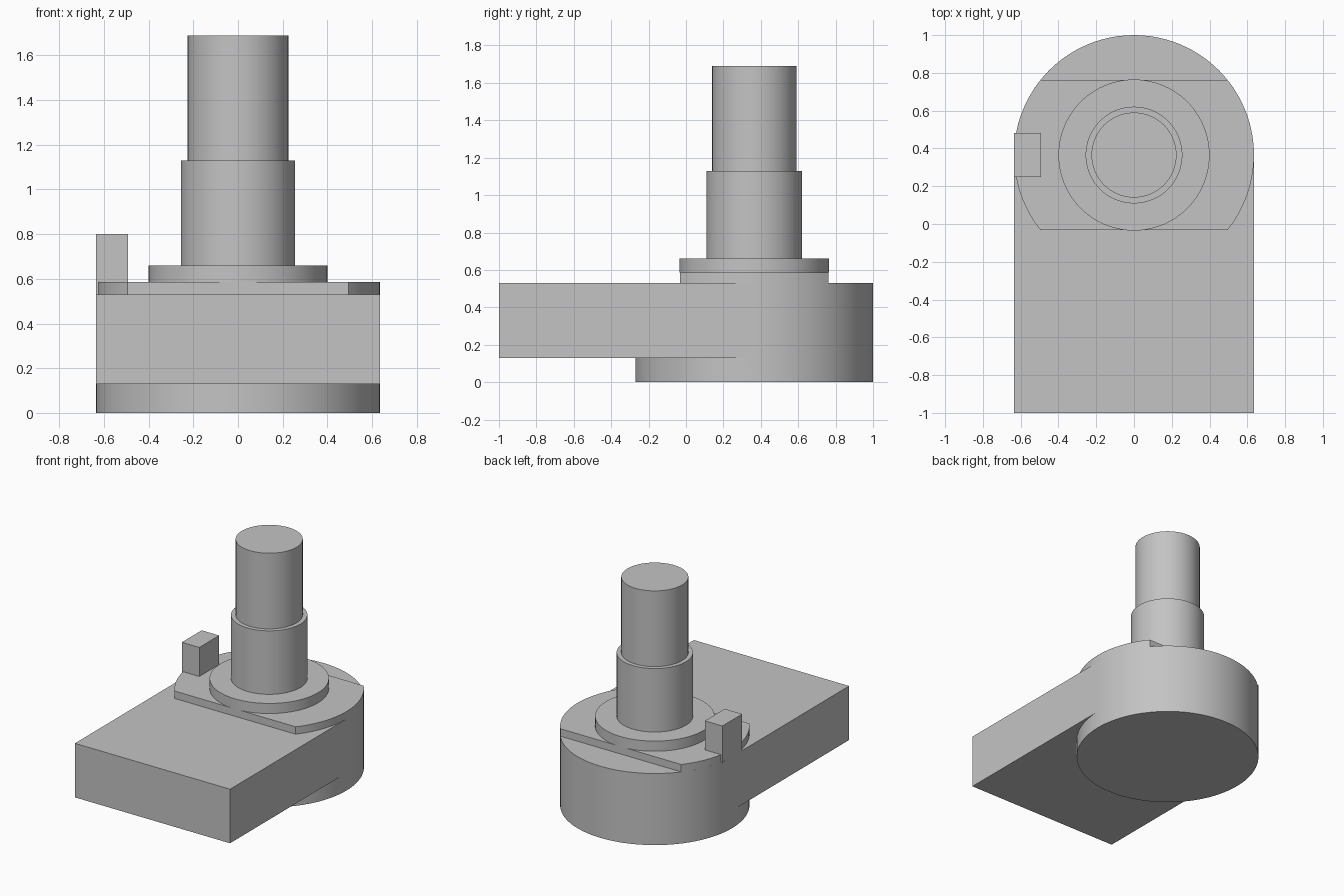
import bpy
import bmesh
from math import sin, cos, pi, asin, radians

if "Cube" in bpy.data.objects:
    bpy.data.objects.remove(bpy.data.objects["Cube"], do_unlink=True)

R = 0.635          # housing radius
CY = 0.365         # spindle axis position in y
FRONT = -1.0       # front end of the slab
Z_LOW, Z_TOP = 0.13, 0.53
Z_PLATE = 0.585
N = 96

grey = bpy.data.materials.new("plain grey")
grey.use_nodes = True
colour = (0.55, 0.55, 0.55, 1)
grey.diffuse_color = colour
grey.node_tree.nodes["Principled BSDF"].inputs["Base Color"].default_value = colour


def finish(name, bm):
    """Turn a bmesh into a shaded, coloured object."""
    bmesh.ops.recalc_face_normals(bm, faces=bm.faces)
    mesh = bpy.data.meshes.new(name)
    bm.to_mesh(mesh)
    bm.free()
    obj = bpy.data.objects.new(name, mesh)
    bpy.context.collection.objects.link(obj)
    mesh.materials.append(grey)
    bpy.ops.object.select_all(action="DESELECT")
    obj.select_set(True)
    bpy.context.view_layer.objects.active = obj
    bpy.ops.object.shade_smooth_by_angle(angle=radians(30))
    return obj


def arc(radius, start, end, steps):
    """Points on an arc around the spindle axis, both ends included."""
    angles = [start + (end - start) * i / steps for i in range(steps + 1)]
    return [(radius * cos(a), CY + radius * sin(a)) for a in angles]


def ring(bm, points, z):
    return [bm.verts.new((x, y, z)) for x, y in points]


def wall(bm, low, high, closed=True):
    n = len(low)
    for i in range(n if closed else n - 1):
        j = (i + 1) % n
        bm.faces.new((low[i], low[j], high[j], high[i]))


def prism(name, points, z0, z1):
    bm = bmesh.new()
    low, high = ring(bm, points, z0), ring(bm, points, z1)
    bm.faces.new(low)
    bm.faces.new(high)
    wall(bm, low, high)
    return finish(name, bm)


# Housing: round base merging into a slab that runs forward
bm = bmesh.new()
circle = arc(R, 0, 2 * pi, N)[:-1]
half = N // 2
corners = [(-R, FRONT), (R, FRONT)]
base = ring(bm, circle, 0)
mid = ring(bm, circle, Z_LOW)
bm.faces.new(base)
wall(bm, base, mid)
low_corners = ring(bm, corners, Z_LOW)
bm.faces.new(mid[half:] + [mid[0]] + low_corners[::-1])      # slab underside
outline = mid[:half + 1] + low_corners
top = ring(bm, circle[:half + 1] + corners, Z_TOP)
wall(bm, outline, top)
bm.faces.new(top)
finish("housing", bm)

# Mounting plate: disc with flats at front and back
a = asin(0.398 / R)
prism("mounting_plate", arc(R, -a, a, 24) + arc(R, pi - a, pi + a, 24),
      Z_TOP, Z_PLATE)

# Flange, collar and shaft stacked on one axis
for name, radius, z0, z1 in (("flange", 0.40, Z_PLATE, 0.66),
                             ("collar", 0.256, 0.66, 1.13),
                             ("shaft", 0.225, 1.13, 1.69)):
    prism(name, arc(radius, 0, 2 * pi, N)[:-1], z0, z1)

# Locating tab on the right edge
x0, x1, y0, y1 = -R, -0.492, 0.25, 0.482
prism("locating_tab", [(x0, y0), (x1, y0), (x1, y1), (x0, y1)], Z_TOP, 0.80)
